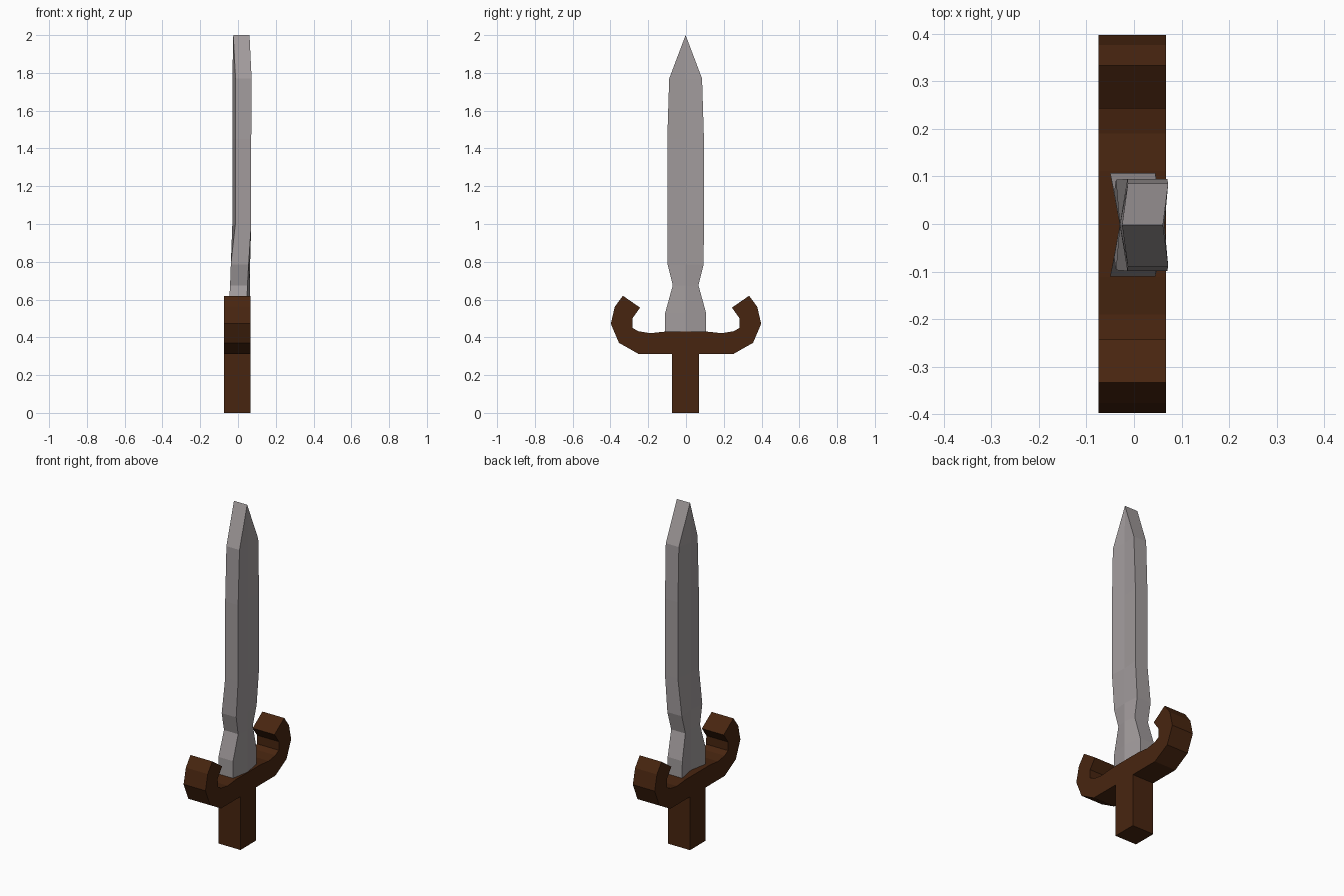
import bpy
import bmesh

cube = bpy.data.objects.get("Cube")
if cube:
    bpy.data.objects.remove(cube)


def make_material(name, rgb):
    mat = bpy.data.materials.new(name)
    mat.use_nodes = True
    mat.diffuse_color = (*rgb, 1)
    mat.node_tree.nodes["Principled BSDF"].inputs["Base Color"].default_value = (*rgb, 1)
    return mat


def finish(name, bm, mat):
    bmesh.ops.remove_doubles(bm, verts=bm.verts, dist=0.0005)
    bmesh.ops.recalc_face_normals(bm, faces=bm.faces)
    mesh = bpy.data.meshes.new(name)
    bm.to_mesh(mesh)
    bm.free()
    mesh.materials.append(mat)
    obj = bpy.data.objects.new(name, mesh)
    bpy.context.collection.objects.link(obj)
    return obj


def extrude_outline(name, outline, x0, x1, mat):
    """Extrude a closed (y, z) outline along x."""
    bm = bmesh.new()
    face = bm.faces.new([bm.verts.new((x0, y, z)) for y, z in outline])
    geom = bmesh.ops.extrude_face_region(bm, geom=[face])["geom"]
    moved = [v for v in geom if isinstance(v, bmesh.types.BMVert)]
    bmesh.ops.translate(bm, verts=moved, vec=(x1 - x0, 0, 0))
    return finish(name, bm, mat)


steel = make_material("blade_grey", (0.36, 0.33, 0.335))
wood = make_material("dark_brown", (0.064, 0.0185, 0.005))
BACK, FRONT = -0.075, 0.067

# Grip: plain square post
extrude_outline("grip", [(-0.073, 0), (0.07, 0), (0.07, 0.313), (-0.073, 0.313)],
                BACK, FRONT, wood)

# Guard: half outline of one hooked arm, mirrored across y = 0
arm = [(0.253, 0.313), (0.355, 0.371), (0.398, 0.472), (0.377, 0.562),
       (0.334, 0.62), (0.243, 0.557), (0.284, 0.5), (0.283, 0.45),
       (0.252, 0.432), (0.19, 0.422), (0.112, 0.43)]
extrude_outline("guard", arm + [(-y, z) for y, z in reversed(arm)],
                BACK, FRONT, wood)

# Blade: rows of (z, half width, edge x on each side), with a straight centre crease
rows = [(0.425, 0.109, -0.05, 0.045), (0.53, 0.108, -0.05, 0.045),
        (0.675, 0.068, -0.042, 0.05), (0.785, 0.095, -0.038, 0.056),
        (1.0, 0.097, -0.014, 0.07), (1.45, 0.097, -0.014, 0.07),
        (1.77, 0.087, -0.013, 0.072), (2.0, 0, -0.025, 0.061)]
CREASE = (-0.03, 0.064)
bm = bmesh.new()
rings = []
for z, half, x0, x1 in rows:
    c0, c1 = CREASE if half else (x0, x1)
    ring = [(x0, -half), (c0, 0), (x0, half), (x1, half), (c1, 0), (x1, -half)]
    rings.append([bm.verts.new((x, y - 0.002, z)) for x, y in ring])
for low, high in zip(rings, rings[1:]):
    for i in range(6):
        j = (i + 1) % 6
        bm.faces.new((low[i], low[j], high[j], high[i]))
bm.faces.new(rings[0])
finish("blade", bm, steel)
